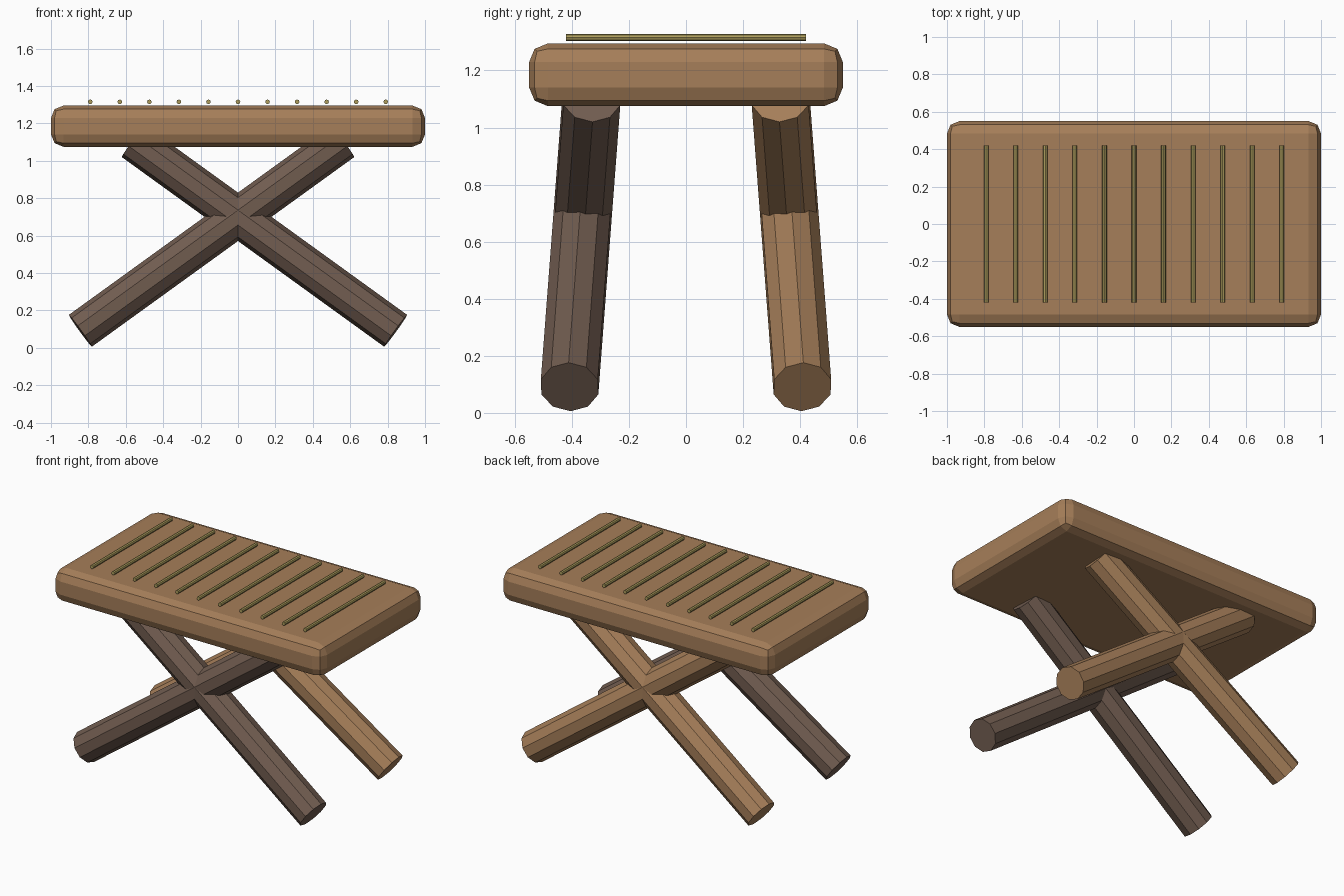
import bpy, bmesh
from mathutils import Vector, Matrix

if "Cube" in bpy.data.objects:
    bpy.data.objects.remove(bpy.data.objects["Cube"])


def material(name, rgb):
    m = bpy.data.materials.new(name)
    m.diffuse_color = (*rgb, 1)
    m.use_nodes = True
    m.node_tree.nodes["Principled BSDF"].inputs["Base Color"].default_value = m.diffuse_color
    return m


def add_object(name, bm, mat):
    bmesh.ops.recalc_face_normals(bm, faces=bm.faces[:])
    mesh = bpy.data.meshes.new(name)
    bm.to_mesh(mesh)
    bm.free()
    mesh.materials.append(mat)
    obj = bpy.data.objects.new(name, mesh)
    bpy.context.collection.objects.link(obj)
    return obj


def rod(name, start, end, radius, sides, mat):
    a, b = Vector(start), Vector(end)
    d = b - a
    turn = d.to_track_quat('Z', 'Y').to_matrix().to_4x4()
    bm = bmesh.new()
    bmesh.ops.create_cone(bm, cap_ends=True, segments=sides, radius1=radius,
                          radius2=radius, depth=d.length,
                          matrix=Matrix.Translation((a + b) / 2) @ turn)
    return add_object(name, bm, mat)


wood = material("wood", (0.38, 0.21, 0.10))
dark_wood = material("dark_wood", (0.165, 0.108, 0.08))
straw = material("straw", (0.42, 0.34, 0.11))

# Thick top slab with rounded edges
bm = bmesh.new()
bmesh.ops.create_cube(bm, size=1, matrix=Matrix.Translation((0, 0, 1.185))
                      @ Matrix.Diagonal((2.0, 1.1, 0.22, 1)))
top = add_object("top_slab", bm, wood)
bevel = top.modifiers.new("rounded_edges", 'BEVEL')
bevel.width = 0.066
bevel.segments = 2

# Two pairs of crossed log legs, leaning inward towards the top
for side, sy, mat in (("front", -1, dark_wood), ("back", 1, wood)):
    for foot, sx in (("left", -1), ("right", 1)):
        rod(f"{side}_leg_{foot}", (sx * 0.843, sy * 0.408, 0.091),
            (-sx * 0.56, sy * 0.331, 1.105), 0.105, 10, mat)

# Thin straw strips across the top
for i in range(11):
    x = (i - 5) * 0.158
    rod(f"strip_{i + 1}", (x, -0.42, 1.315), (x, 0.42, 1.315), 0.0125, 8, straw)
